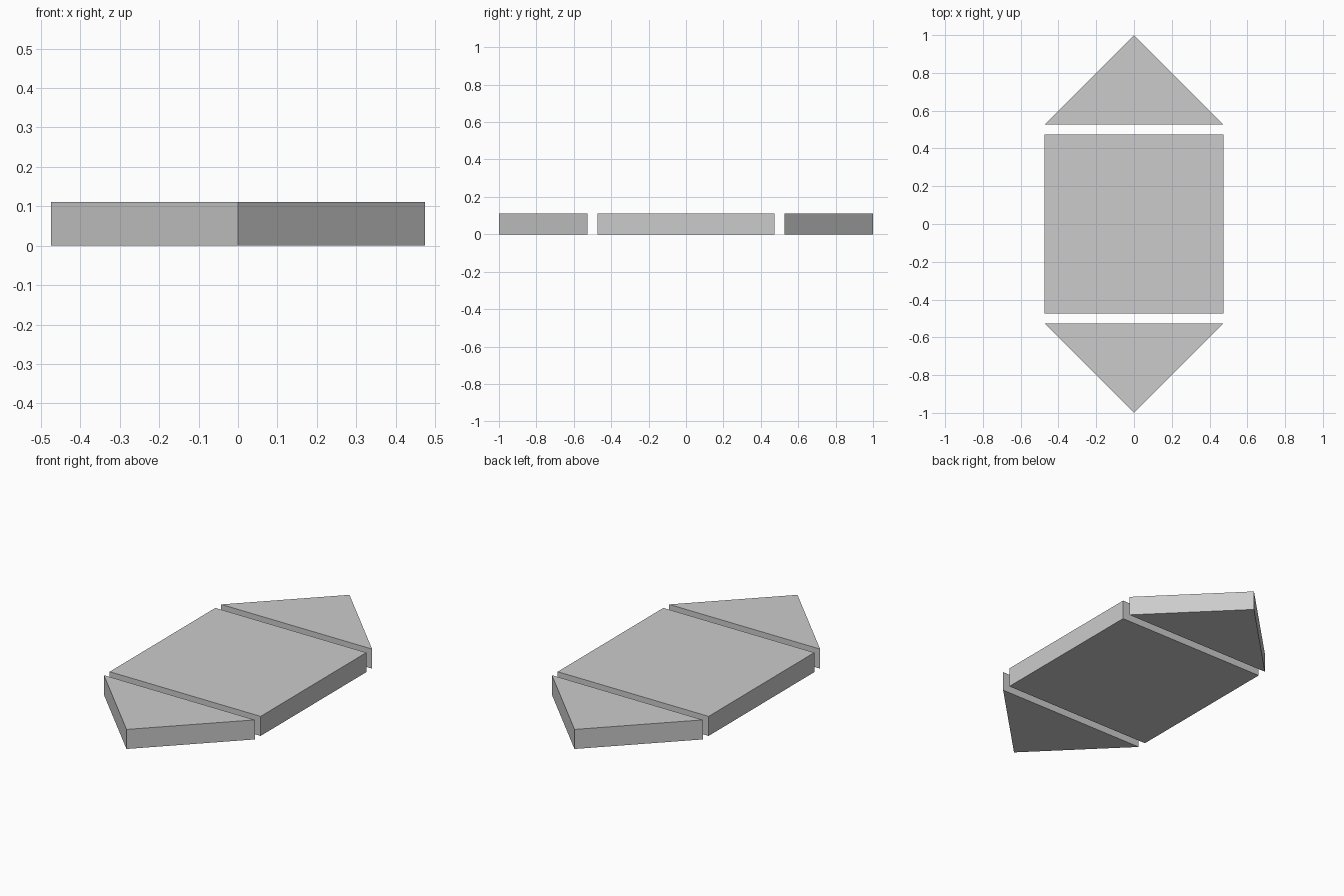
import bpy, bmesh

if "Cube" in bpy.data.objects:
    bpy.data.objects.remove(bpy.data.objects["Cube"])

HALF = 0.474    # half width of the square, also the triangle height
TIP = 1.0       # distance of the triangle tips from the centre
HEIGHT = 0.111


def prism(name, outline):
    """Extrude a counter-clockwise outline up from z = 0."""
    bm = bmesh.new()
    base = bm.faces.new([bm.verts.new((x, y, 0)) for x, y in outline])
    top = bmesh.ops.extrude_face_region(bm, geom=[base], use_keep_orig=True)
    verts = [v for v in top["geom"] if isinstance(v, bmesh.types.BMVert)]
    bmesh.ops.translate(bm, verts=verts, vec=(0, 0, HEIGHT))
    bmesh.ops.recalc_face_normals(bm, faces=bm.faces)
    mesh = bpy.data.meshes.new(name)
    bm.to_mesh(mesh)
    bm.free()
    obj = bpy.data.objects.new(name, mesh)
    bpy.context.collection.objects.link(obj)
    return obj


# Square centre slab
prism("centre_slab", [(-HALF, -HALF), (HALF, -HALF), (HALF, HALF), (-HALF, HALF)])

# Triangular end slabs, separated from the square by a narrow gap
for name, s in (("front_triangle", -1), ("back_triangle", 1)):
    prism(name, [(-s * HALF, s * (TIP - HALF)), (s * HALF, s * (TIP - HALF)), (0, s * TIP)])
